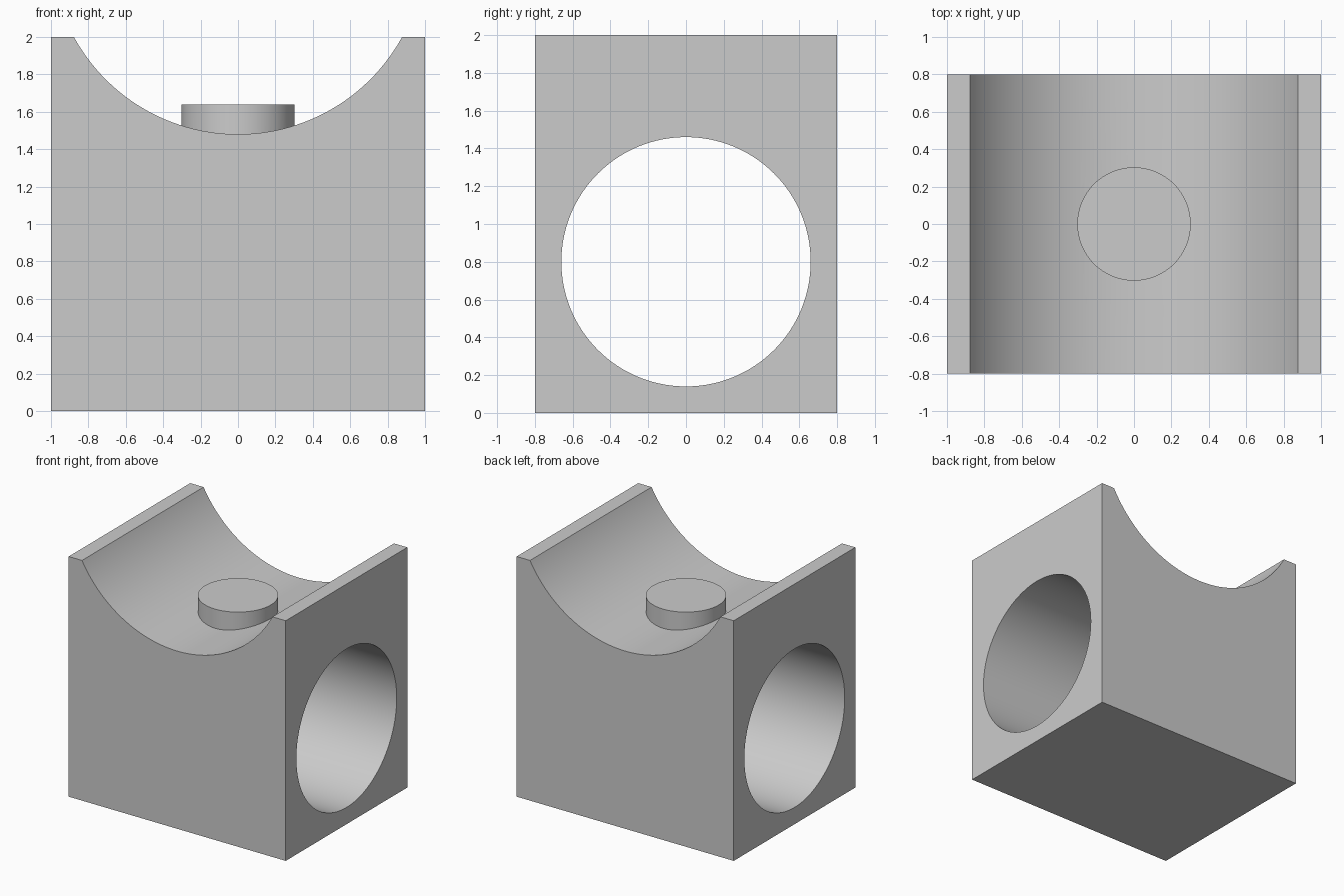
import bpy
import math

default_cube = bpy.data.objects.get("Cube")
if default_cube:
    bpy.data.objects.remove(default_cube, do_unlink=True)

grey = bpy.data.materials.new("plain grey")
grey.use_nodes = True
colour = (0.6, 0.6, 0.6, 1)
grey.diffuse_color = colour
grey.node_tree.nodes["Principled BSDF"].inputs["Base Color"].default_value = colour


def cylinder(name, radius, depth, location, rotation=(0, 0, 0), sides=128):
    bpy.ops.mesh.primitive_cylinder_add(vertices=sides, radius=radius, depth=depth,
                                        location=location, rotation=rotation)
    obj = bpy.context.object
    obj.name = name
    obj.data.materials.append(grey)
    return obj


def combine(target, tool, operation):
    bpy.ops.object.select_all(action="DESELECT")
    target.select_set(True)
    bpy.context.view_layer.objects.active = target
    mod = target.modifiers.new(tool.name, "BOOLEAN")
    mod.operation = operation
    mod.solver = "EXACT"
    mod.object = tool
    bpy.ops.object.modifier_apply(modifier=mod.name)
    bpy.data.objects.remove(tool, do_unlink=True)


# Rectangular block
bpy.ops.mesh.primitive_cube_add(size=1, location=(0, 0, 1))
block = bpy.context.object
block.name = "saddle_block"
block.scale = (2, 1.6, 2)
bpy.ops.object.transform_apply(location=True, rotation=False, scale=True)
block.data.materials.append(grey)

# Saddle trough running front to back, and bore running side to side
quarter = math.pi / 2
combine(block, cylinder("trough_cutter", 1.0, 3, (0, 0, 2.48), (quarter, 0, 0), 256), "DIFFERENCE")
combine(block, cylinder("bore_cutter", 0.66, 3, (0, 0, 0.8), (0, quarter, 0)), "DIFFERENCE")

# Locating peg, rooted in the thin wall above the bore
combine(block, cylinder("peg", 0.303, 0.17, (0, 0, 1.555)), "UNION")

bpy.ops.object.shade_smooth_by_angle(angle=math.radians(30))
